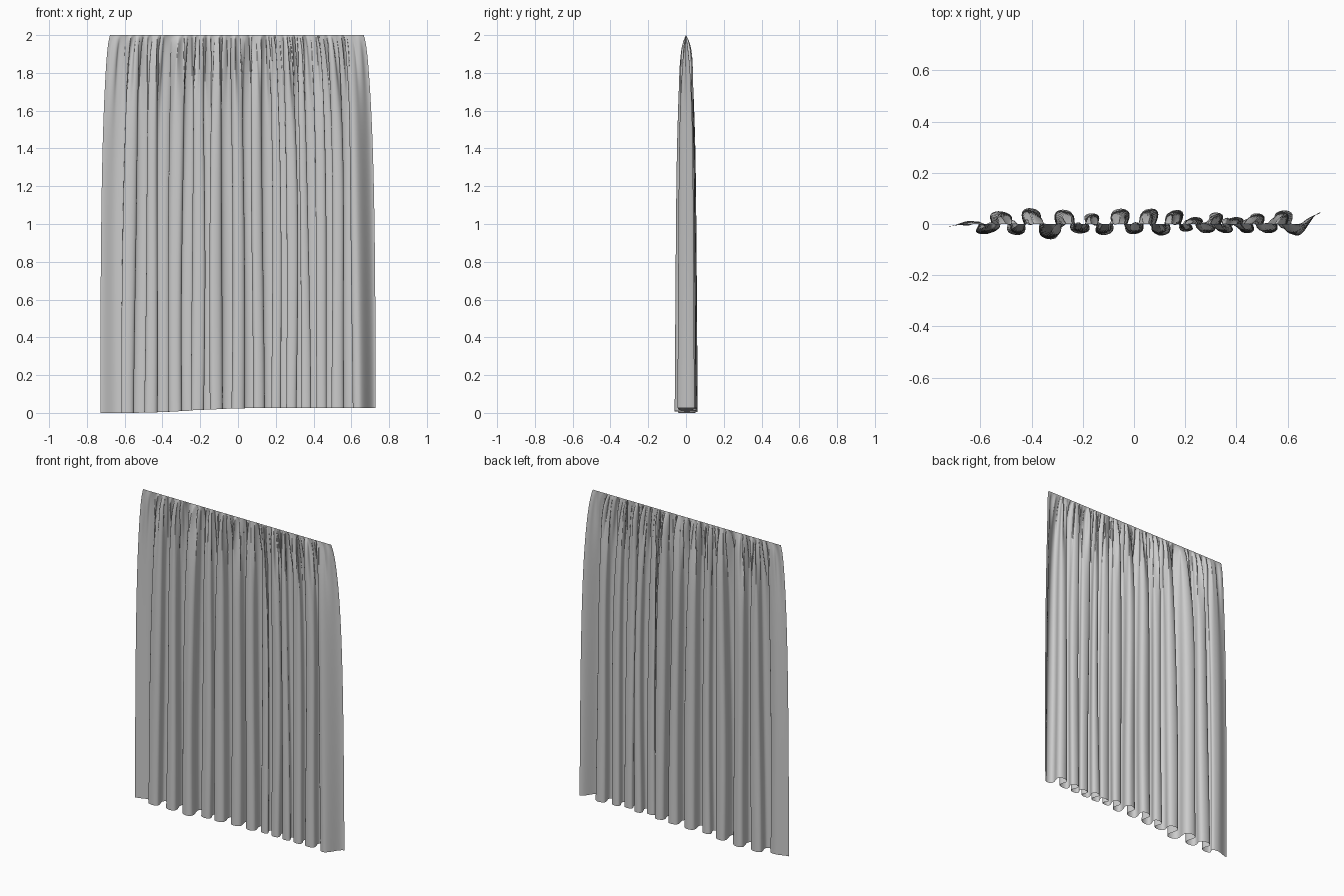
import bpy, math, random

if "Cube" in bpy.data.objects:
    bpy.data.objects.remove(bpy.data.objects["Cube"])
random.seed(4)

# Hem plan seen from above: alternating fold crests (x, y) from left to right
crests = [(-.73, -.01), (-.64, .012), (-.585, -.04), (-.53, .05), (-.455, -.043),
          (-.41, .062), (-.325, -.06), (-.28, .056), (-.21, -.037), (-.165, .042),
          (-.12, -.043), (-.05, .06), (-.005, -.04), (.07, .06), (.105, -.045),
          (.17, .055), (.2, -.03), (.24, .027), (.285, -.036), (.32, .045),
          (.36, -.036), (.4, .027), (.445, -.036), (.48, .042), (.525, -.036),
          (.59, .053), (.64, -.045), (.73, .045)]
PER, ROWS = 16, 90
SEGS = len(crests) - 1
wander = [(random.uniform(0, 6.28), random.uniform(.004, .010)) for _ in crests]


def crest_at(i, h):
    """Crest position at distance h below the rod; it drifts slightly on the way down."""
    x, y = crests[i]
    phase, amp = wander[i]
    w = 0 if i in (0, SEGS) else amp * (math.sin(phase + 2.2 * h) - math.sin(phase + 4.4))
    return x + w, y


def cloth_point(col, h):
    i = min(col // PER, SEGS - 1)
    u = col / PER - i
    s = col / PER
    (x0, y0), (x1, y1) = crest_at(i, h), crest_at(i + 1, h)
    d = x1 - x0
    # fold depth grows from zero at the rod
    depth = .78 * (1 - math.exp(-h / .22)) + .11 * h
    # S-shaped overhang between opposite folds
    k = 0 if i in (0, SEGS - 1) else (.012 + .1 * d) * min(1, depth)
    x = x0 + d * u + k * math.sin(2 * math.pi * u)
    y = (y0 + (y1 - y0) * (1 - math.cos(math.pi * u)) / 2) * depth
    # fine gathers just below the rod
    q = h / .1
    g = q * math.exp(1 - q)
    edge = min(1, s, SEGS - s)
    y += edge * g * (.010 * math.sin(2 * math.pi * 1.15 * s + 1)
                     + .006 * math.sin(2 * math.pi * 1.83 * s))
    x += edge * g * .006 * math.sin(2 * math.pi * 2.3 * s)
    # the sheet narrows towards the rod
    spread = 1 - .068 * math.exp(-h / .5) - .012 * math.exp(-h / .04)
    x = x * spread - .006 * math.exp(-h / .5)
    # hem rises a little to the right
    t = min(1, max(0, (crests[i][0] + d * u + .6) / .7))
    rise = .025 * (t * t * (3 - 2 * t))
    return x, y, 2 - h * (1 - rise / 2)


# Curtain sheet
cols = SEGS * PER + 1
verts = [cloth_point(c, 2 * (r / ROWS) ** 1.7) for r in range(ROWS + 1) for c in range(cols)]
faces = [(r * cols + c, (r + 1) * cols + c, (r + 1) * cols + c + 1, r * cols + c + 1)
         for r in range(ROWS) for c in range(cols - 1)]
mesh = bpy.data.meshes.new("curtain")
mesh.from_pydata(verts, [], faces)
mesh.update()
mesh.shade_smooth()
curtain = bpy.data.objects.new("curtain", mesh)
bpy.context.collection.objects.link(curtain)
